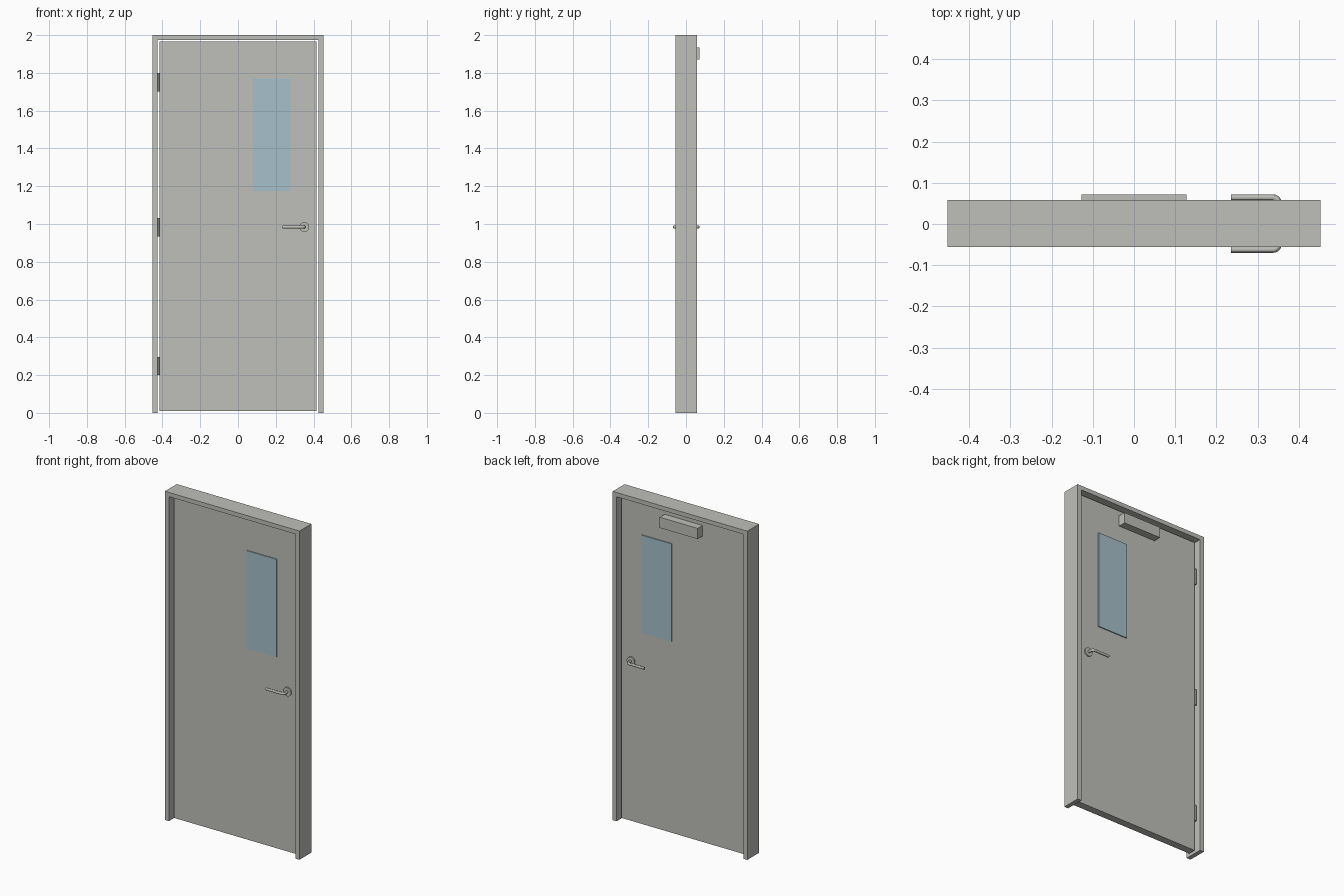
import bpy
from math import pi, sin, cos
from mathutils import Vector

cube = bpy.data.objects.get("Cube")
if cube:
    bpy.data.objects.remove(cube, do_unlink=True)


def material(name, color):
    m = bpy.data.materials.new(name)
    m.use_nodes = True
    m.diffuse_color = (*color, 1)
    m.node_tree.nodes["Principled BSDF"].inputs["Base Color"].default_value = (*color, 1)
    return m


grey = material("warm grey paint", (0.52, 0.52, 0.49))
blue = material("pale blue glass", (0.38, 0.53, 0.59))
steel = material("dark steel", (0.2, 0.2, 0.19))

MID = 0.001      # centre plane of the door
HALF = 0.023     # half the door thickness


def add(name, mesh, mat):
    ob = bpy.data.objects.new(name, mesh)
    bpy.context.collection.objects.link(ob)
    mesh.materials.append(mat)
    return ob


def prism(name, outline, y0, y1, mat):
    """Extrude an outline in the x-z plane from y0 to y1."""
    n = len(outline)
    verts = [(x, y, z) for y in (y0, y1) for x, z in outline]
    faces = [list(range(n)), list(range(2 * n - 1, n - 1, -1))]
    faces += [(i, i + n, (i + 1) % n + n, (i + 1) % n) for i in range(n)]
    mesh = bpy.data.meshes.new(name)
    mesh.from_pydata(verts, [], faces)
    return add(name, mesh, mat)


def box(name, x0, x1, y0, y1, z0, z1, mat):
    return prism(name, [(x0, z0), (x1, z0), (x1, z1), (x0, z1)], y0, y1, mat)


def cylinder(name, loc, radius, depth, mat, rot=(0, 0, 0), sides=32):
    bpy.ops.mesh.primitive_cylinder_add(vertices=sides, radius=radius, depth=depth,
                                        location=loc, rotation=rot)
    ob = bpy.context.object
    ob.name = name
    ob.data.materials.append(mat)
    bpy.ops.object.shade_smooth_by_angle()
    return ob


# Frame: one upside-down U around the opening
W, IN, TOP = 0.453, 0.426, 1.974
prism("frame", [(-W, 0), (-IN, 0), (-IN, TOP), (IN, TOP), (IN, 0), (W, 0), (W, 2), (-W, 2)],
      MID - 0.057, MID + 0.057, grey)

# Door leaf, with the glass pane standing slightly proud on both sides
box("door_leaf", -0.416, 0.416, MID - HALF, MID + HALF, 0.01, 1.966, grey)
box("window_pane", 0.076, 0.278, MID - HALF - 0.006, MID + HALF + 0.006, 1.175, 1.77, blue)

# Closer on the back
box("door_closer", -0.128, 0.127, MID + HALF, 0.071, 1.87, 1.935, grey)

# Hinges on the back, in the gap on the right
for name, z in (("lower", 0.248), ("middle", 0.983), ("upper", 1.75)):
    cylinder(name + "_hinge", (-0.421, MID + HALF, z), 0.006, 0.097, steel, sides=16)

# Lever handles, one on each face
HX, HZ, R, BEND = 0.351, 0.984, 0.008, 0.014
for name, side in (("front", -1), ("back", 1)):
    face, reach = MID + side * HALF, MID + side * 0.063
    cylinder(name + "_rosette", (HX, face + side * 0.004, HZ), 0.026, 0.008, grey, (pi / 2, 0, 0))
    path = [Vector((HX, face, HZ))]
    for i in range(7):
        a = i / 6 * pi / 2
        path.append(Vector((HX - BEND * (1 - cos(a)), reach - side * BEND * (1 - sin(a)), HZ)))
    path.append(Vector((0.235, reach, HZ)))
    curve = bpy.data.curves.new(name + "_lever", "CURVE")
    curve.dimensions = "3D"
    curve.bevel_depth = R
    curve.bevel_resolution = 4
    curve.use_fill_caps = True
    spline = curve.splines.new("POLY")
    spline.points.add(len(path) - 1)
    for point, co in zip(spline.points, path):
        point.co = (*co, 1)
    ob = add(name + "_lever", curve, grey)
    bpy.ops.object.select_all(action="DESELECT")
    ob.select_set(True)
    bpy.context.view_layer.objects.active = ob
    bpy.ops.object.convert(target="MESH")
    bpy.ops.object.shade_smooth_by_angle()
